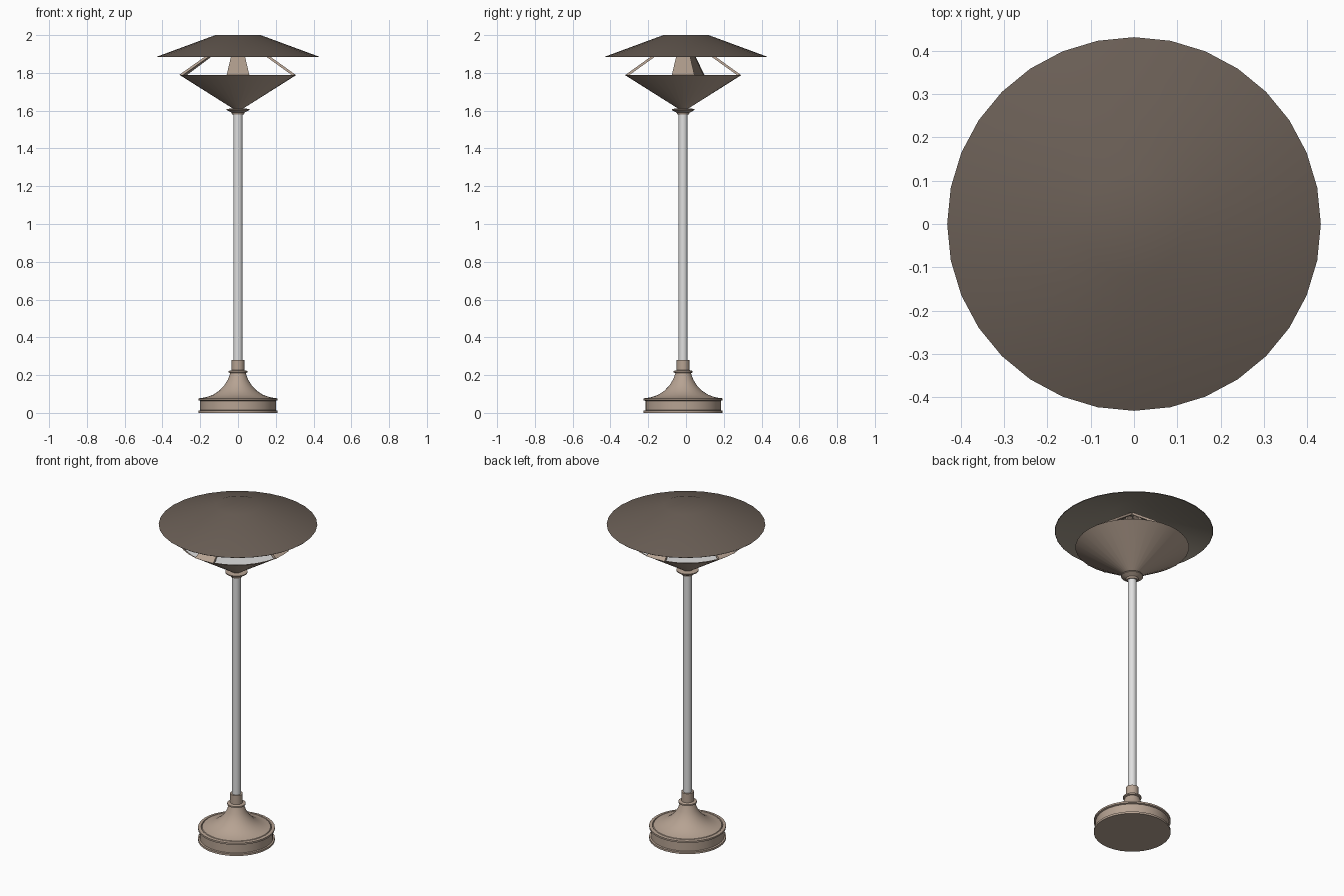
import bpy, bmesh, math
from mathutils import Vector

if "Cube" in bpy.data.objects:
    bpy.data.objects.remove(bpy.data.objects["Cube"])

Y0 = -0.015  # stand axis sits slightly forward of the canopy centre


def mat(name, c):
    m = bpy.data.materials.new(name)
    m.diffuse_color = (*c, 1)
    m.use_nodes = True
    m.node_tree.nodes["Principled BSDF"].inputs["Base Color"].default_value = m.diffuse_color
    return m


TAN = mat("warm_tan", (0.47, 0.365, 0.29))
BROWN = mat("dark_brown", (0.143, 0.112, 0.091))
OLIVE = mat("olive_grey", (0.32, 0.28, 0.225))
GREY = mat("light_grey", (0.74, 0.74, 0.74))


def finish(bm, name, material, angle=35):
    bmesh.ops.recalc_face_normals(bm, faces=bm.faces)
    me = bpy.data.meshes.new(name)
    bm.to_mesh(me)
    bm.free()
    me.materials.append(material)
    ob = bpy.data.objects.new(name, me)
    bpy.context.collection.objects.link(ob)
    bpy.ops.object.select_all(action='DESELECT')
    ob.select_set(True)
    bpy.context.view_layer.objects.active = ob
    bpy.ops.object.shade_smooth_by_angle(angle=math.radians(angle))
    return ob


def lathe(name, profile, material, y=Y0, n=32):
    """Revolve (radius, z) points; zero radius closes an end."""
    bm = bmesh.new()
    rings = []
    for r, z in profile:
        if r == 0:
            rings.append([bm.verts.new((0, y, z))] * n)
        else:
            rings.append([bm.verts.new((r * math.cos(math.tau * i / n),
                                        y + r * math.sin(math.tau * i / n), z))
                          for i in range(n)])
    for a, b in zip(rings, rings[1:]):
        for i in range(n):
            j = (i + 1) % n
            bm.faces.new(list(dict.fromkeys([a[i], a[j], b[j], b[i]])))
    return finish(bm, name, material)


# flared foot with bottom lip, rim bead, groove and neck collar
lathe("base", [(0, 0), (0.209, 0), (0.209, 0.012), (0.2, 0.014), (0.2, 0.064),
               (0.209, 0.067), (0.209, 0.077), (0.192, 0.079), (0.19, 0.074),
               (0.186, 0.08), (0.165, 0.084),
               (0.132, 0.096), (0.1, 0.117), (0.073, 0.145), (0.053, 0.177),
               (0.041, 0.211), (0.05, 0.214), (0.05, 0.222), (0.034, 0.226),
               (0.034, 0.28), (0, 0.28)], TAN)

# straight post
lathe("post", [(0.024, 0.27), (0.024, 1.6)], GREY)

# collar under the bowl
lathe("bowl_collar", [(0, 1.58), (0.03, 1.58), (0.035, 1.59), (0.06, 1.603),
                      (0.06, 1.609), (0.03, 1.612), (0, 1.612)], TAN)

# conical lower bowl and the pale lamp panel inside it
lathe("lower_bowl", [(0.025, 1.61), (0.309, 1.789), (0.302, 1.79), (0.292, 1.782)], TAN)
lathe("lamp_panel", [(0.298, 1.784), (0, 1.784)], GREY)

# hollow canopy with flat top, and its lighter lining
lathe("canopy", [(0, 2.0), (0.12, 2.0), (0.431, 1.885), (0.429, 1.883)], BROWN, y=0)
lathe("canopy_lining", [(0.429, 1.883), (0.119, 1.995), (0, 1.995)], OLIVE, y=0)

# four tapered struts rising from the bowl rim to the canopy centre
for name, deg in (("front", -90), ("right", 0), ("back", 90), ("left", 170)):
    a = math.radians(deg)
    out = Vector((math.cos(a), math.sin(a), 0))
    side = Vector((-out.y, out.x, 0))
    bm = bmesh.new()
    rows = []
    for r, w, z in ((0.306, 0.06, 1.789), (0.022, 0.012, 1.993)):
        for t in (0, 0.014):
            rows.append([bm.verts.new(Vector((0, Y0, z - t * 0.4)) + out * (r - t)
                                      + side * w * s) for s in (-1, 1)])
    lo, li, hi, hin = rows
    for p, q in ((lo, hi), (hi, hin), (hin, li), (li, lo)):
        bm.faces.new([p[0], p[1], q[1], q[0]])
    for s in (0, 1):
        bm.faces.new([lo[s], hi[s], hin[s], li[s]])
    finish(bm, name + "_strut", TAN)
